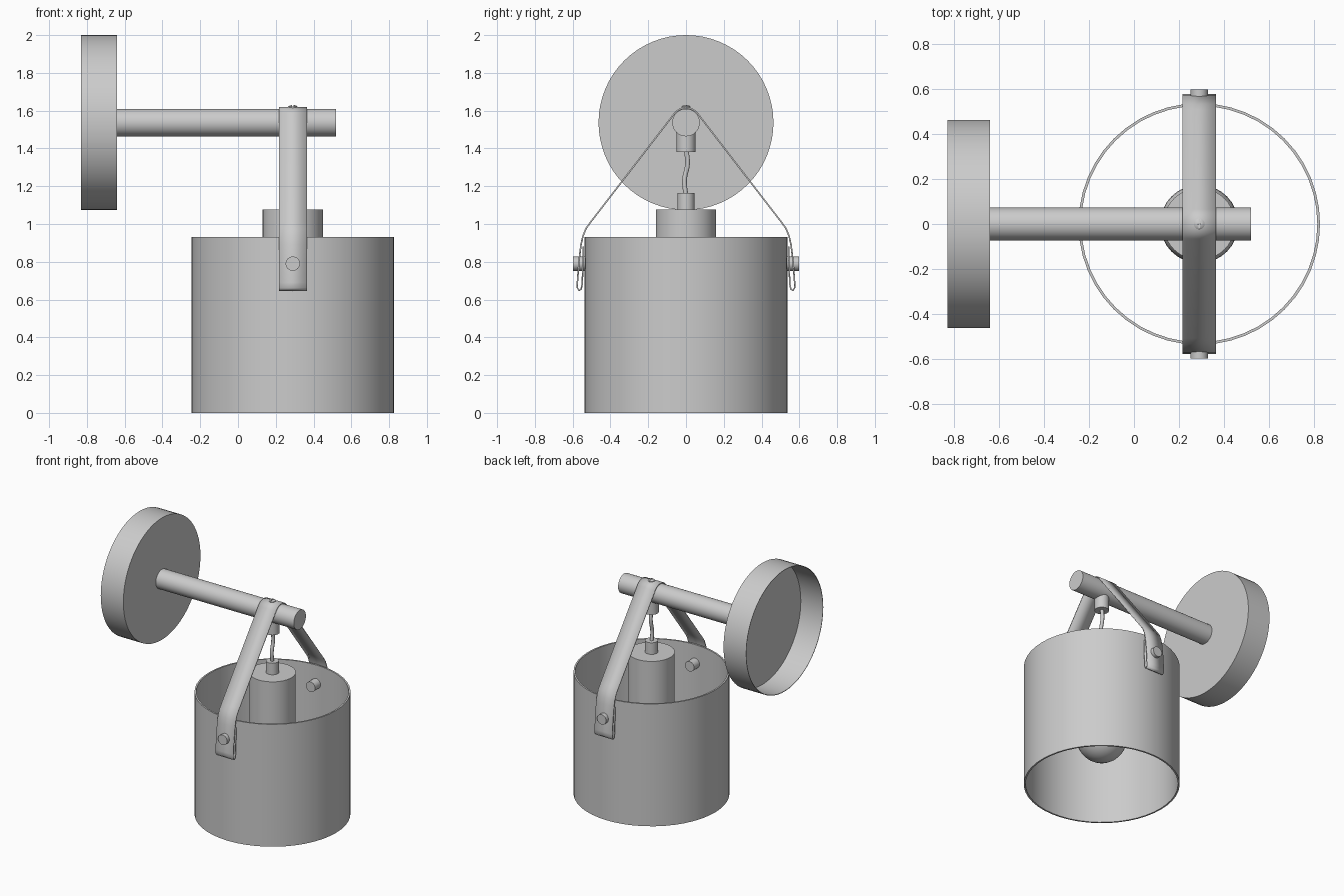
import bpy, bmesh
from math import sin, cos, pi, radians
from mathutils import Vector

cube = bpy.data.objects.get("Cube")
if cube:
    bpy.data.objects.remove(cube)

GREY = (0.6, 0.6, 0.6, 1)
grey = bpy.data.materials.new("plain grey")
grey.use_nodes = True
grey.diffuse_color = GREY
grey.node_tree.nodes["Principled BSDF"].inputs["Base Color"].default_value = GREY

CX = 0.29        # lamp axis
ARM_Z = 1.537    # arm axis
BOLT_Z = 0.79


def finish(name, bm, recalc=True):
    if recalc:
        bmesh.ops.recalc_face_normals(bm, faces=bm.faces)
    mesh = bpy.data.meshes.new(name)
    bm.to_mesh(mesh)
    bm.free()
    mesh.materials.append(grey)
    mesh.shade_smooth()
    mesh.set_sharp_from_angle(angle=radians(35))
    obj = bpy.data.objects.new(name, mesh)
    bpy.context.collection.objects.link(obj)
    return obj


def lathe(name, profile, origin, axis=(0, 0, 1), sides=48, closed=False):
    """Spin (radius, height) points around an axis."""
    bm = bmesh.new()
    verts = [bm.verts.new((r, 0, h)) for r, h in profile]
    edges = [bm.edges.new(p) for p in zip(verts, verts[1:])]
    if closed:
        edges.append(bm.edges.new((verts[-1], verts[0])))
    bmesh.ops.spin(bm, geom=verts + edges, cent=(0, 0, 0), axis=(0, 0, 1),
                   angle=2 * pi, steps=sides, use_merge=True)
    bmesh.ops.remove_doubles(bm, verts=bm.verts, dist=1e-5)
    turn = Vector(axis).to_track_quat('Z', 'Y').to_matrix()
    bmesh.ops.rotate(bm, verts=bm.verts, cent=(0, 0, 0), matrix=turn)
    bmesh.ops.translate(bm, verts=bm.verts, vec=origin)
    return finish(name, bm)


def rod(name, radius, length, origin, axis=(0, 0, 1), sides=32):
    profile = [(0, 0), (radius, 0), (radius, length), (0, length)]
    return lathe(name, profile, origin, axis, sides)


# Wall mount: shallow cup, open towards the wall
lathe("wall_plate", [(0.463, 0), (0.463, 0.19), (0, 0.19), (0, 0.186),
                     (0.459, 0.186), (0.459, 0)],
      (-0.83, 0, ARM_Z), (1, 0, 0), 64, closed=True)
rod("arm", 0.073, 1.16, (-0.64, 0, ARM_Z), (1, 0, 0))

# Open drum shade
lathe("shade", [(0.537, 0), (0.537, 0.93), (0.525, 0.93), (0.525, 0)],
      (CX, 0, 0), sides=48, closed=True)

# Socket, bulb and cord fittings
rod("socket", 0.16, 0.517, (CX, 0, 0.56), sides=40)
BULB_R, BULB_Z = 0.174, 0.367
bulb = [(BULB_R * sin(a), BULB_Z - BULB_R * cos(a))
        for a in [radians(10 * i) for i in range(14)]]
lathe("bulb", bulb + [(0.11, 0.51), (0.1, 0.57)], (CX, 0, 0), sides=32)
rod("lower_cord_grip", 0.045, 0.095, (CX, 0, 1.07))
rod("upper_cord_grip", 0.05, 0.14, (CX, 0, 1.38))

# Slightly bent cord
curve = bpy.data.curves.new("cord", 'CURVE')
curve.dimensions = '3D'
curve.bevel_depth = 0.013
curve.bevel_resolution = 3
spline = curve.splines.new('BEZIER')
cord_path = [(0, 1.15), (-0.008, 1.23), (0.008, 1.32), (0, 1.4)]
spline.bezier_points.add(len(cord_path) - 1)
for point, (y, z) in zip(spline.bezier_points, cord_path):
    point.co = (CX, y, z)
    point.handle_left_type = point.handle_right_type = 'AUTO'
curve.materials.append(grey)
bpy.context.collection.objects.link(bpy.data.objects.new("cord", curve))

# Strap over the arm, folded back on itself at both ends
half = [(0.078 * sin(a), ARM_Z + 0.078 * cos(a))
        for a in [radians(9 * i) for i in range(1, 7)]]
half += [(0.505, 1.01), (0.53, 0.975), (0.546, 0.935), (0.556, 0.89),
         (0.567, 0.8), (0.575, 0.69), (0.575, 0.662), (0.566, 0.648),
         (0.555, 0.655), (0.55, 0.68), (0.545, 0.78), (0.543, 0.88)]
path = [(-y, z) for y, z in reversed(half)] + [(0, ARM_Z + 0.078)] + half
bm = bmesh.new()
rows = [[bm.verts.new((CX + side * 0.074, y, z)) for side in (-1, 1)]
        for y, z in path]
for a, b in zip(rows, rows[1:]):
    bm.faces.new((a[0], a[1], b[1], b[0]))
strap = finish("strap", bm, recalc=False)
solid = strap.modifiers.new("thickness", 'SOLIDIFY')
solid.thickness = 0.008
solid.offset = 0

# Bolts through strap and shade
for name, side in (("front_bolt", -1), ("back_bolt", 1)):
    rod(name, 0.038, 0.142, (CX, side * 0.457, BOLT_Z), (0, side, 0), 24)

# Slotted screw on top of the arm
screw = lathe("top_screw", [(0, 0), (0.024, 0), (0.024, 0.024), (0.016, 0.03),
                            (0, 0.032)], (CX, 0, 1.598), sides=24)
bm = bmesh.new()
bmesh.ops.create_cube(bm, size=1)
bmesh.ops.scale(bm, verts=bm.verts, vec=(0.007, 0.08, 0.02))
bmesh.ops.translate(bm, verts=bm.verts, vec=(CX, 0, 1.633))
cutter = finish("slot_cutter", bm)
cutter.hide_render = True
cutter.hide_viewport = True
slot = screw.modifiers.new("slot", 'BOOLEAN')
slot.operation = 'DIFFERENCE'
slot.object = cutter
